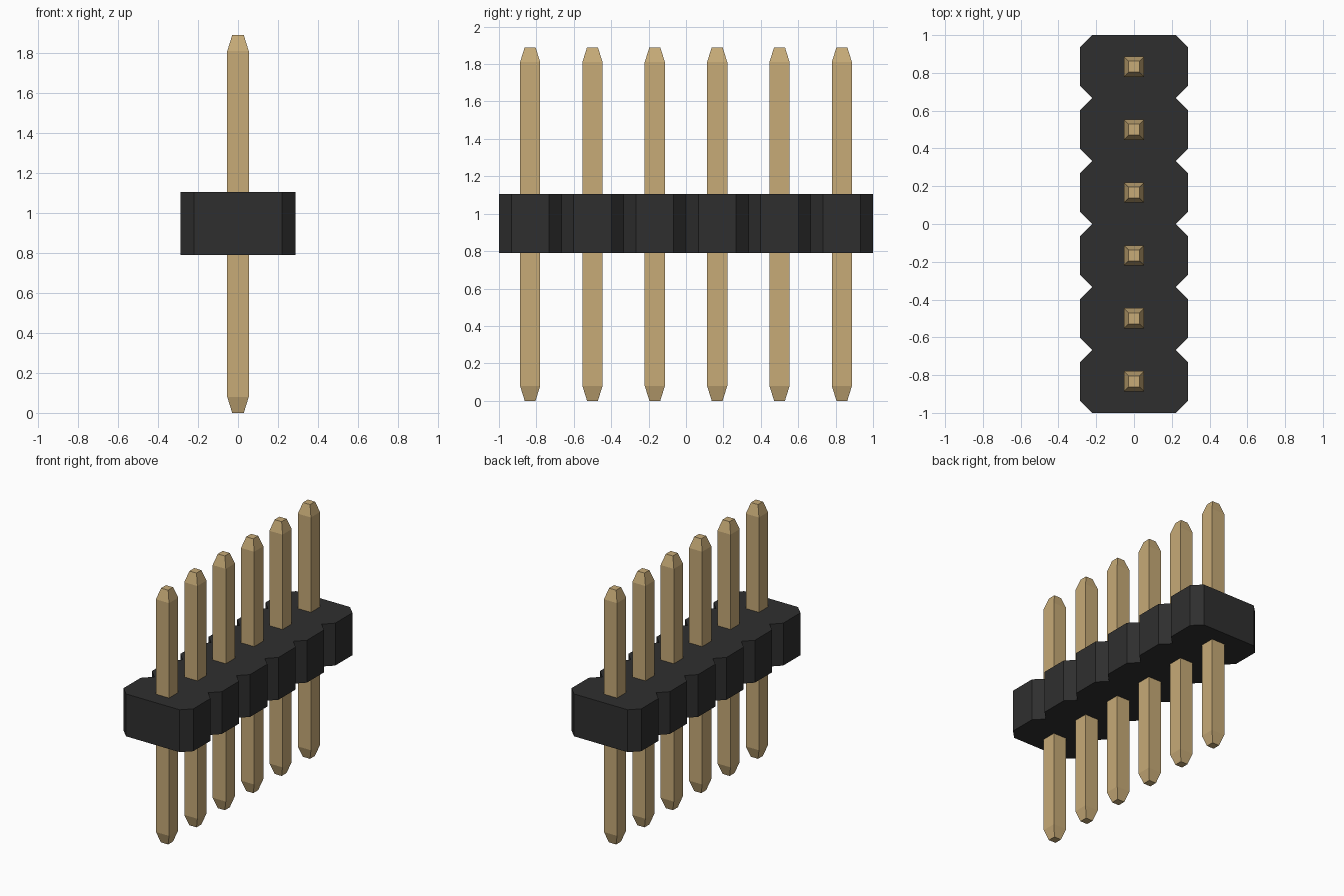
import bpy
import bmesh

cube = bpy.data.objects.get("Cube")
if cube:
    bpy.data.objects.remove(cube, do_unlink=True)

COUNT = 6
PITCH = 2 / COUNT
HALF_WIDTH, CHAMFER = 0.287, 0.066
BODY_BOTTOM, BODY_TOP = 0.79, 1.105
HEIGHT, TAPER = 1.89, 0.08
PIN_HALF, TIP_HALF = 0.054, 0.029


def make_material(name, color):
    mat = bpy.data.materials.new(name)
    mat.use_nodes = True
    mat.diffuse_color = color
    mat.node_tree.nodes["Principled BSDF"].inputs["Base Color"].default_value = color
    return mat


def loft(name, rings, mat):
    """Skin matching rings of points and cap both ends."""
    bm = bmesh.new()
    loops = [[bm.verts.new(p) for p in ring] for ring in rings]
    n = len(loops[0])
    for low, high in zip(loops, loops[1:]):
        for i in range(n):
            j = (i + 1) % n
            bm.faces.new((low[i], low[j], high[j], high[i]))
    bm.faces.new(loops[0][::-1])
    bm.faces.new(loops[-1])
    bmesh.ops.recalc_face_normals(bm, faces=bm.faces)
    mesh = bpy.data.meshes.new(name)
    bm.to_mesh(mesh)
    bm.free()
    mesh.materials.append(mat)
    obj = bpy.data.objects.new(name, mesh)
    bpy.context.collection.objects.link(obj)
    return obj


black = make_material("black plastic", (0.028, 0.028, 0.028, 1))
gold = make_material("gold metal", (0.57, 0.405, 0.185, 1))

# Housing: a notched outline, one chamfered cell per pin
neck = HALF_WIDTH - CHAMFER
side = [(neck, -1)]
for i in range(COUNT):
    start = -1 + i * PITCH
    side += [(HALF_WIDTH, start + CHAMFER),
             (HALF_WIDTH, start + PITCH - CHAMFER),
             (neck, start + PITCH)]
outline = side + [(-x, y) for x, y in reversed(side)]
loft("housing", [[(x, y, z) for x, y in outline] for z in (BODY_BOTTOM, BODY_TOP)], black)

# Pins: square rods with tapered tips, running through the housing
corners = [(-1, -1), (1, -1), (1, 1), (-1, 1)]
sections = [(TIP_HALF, 0), (PIN_HALF, TAPER),
            (PIN_HALF, HEIGHT - TAPER), (TIP_HALF, HEIGHT)]
for i in range(COUNT):
    rings = [[(x * r, y * r, z) for x, y in corners] for r, z in sections]
    pin = loft(f"pin_{i + 1}", rings, gold)
    pin.location.y = -1 + (i + 0.5) * PITCH
